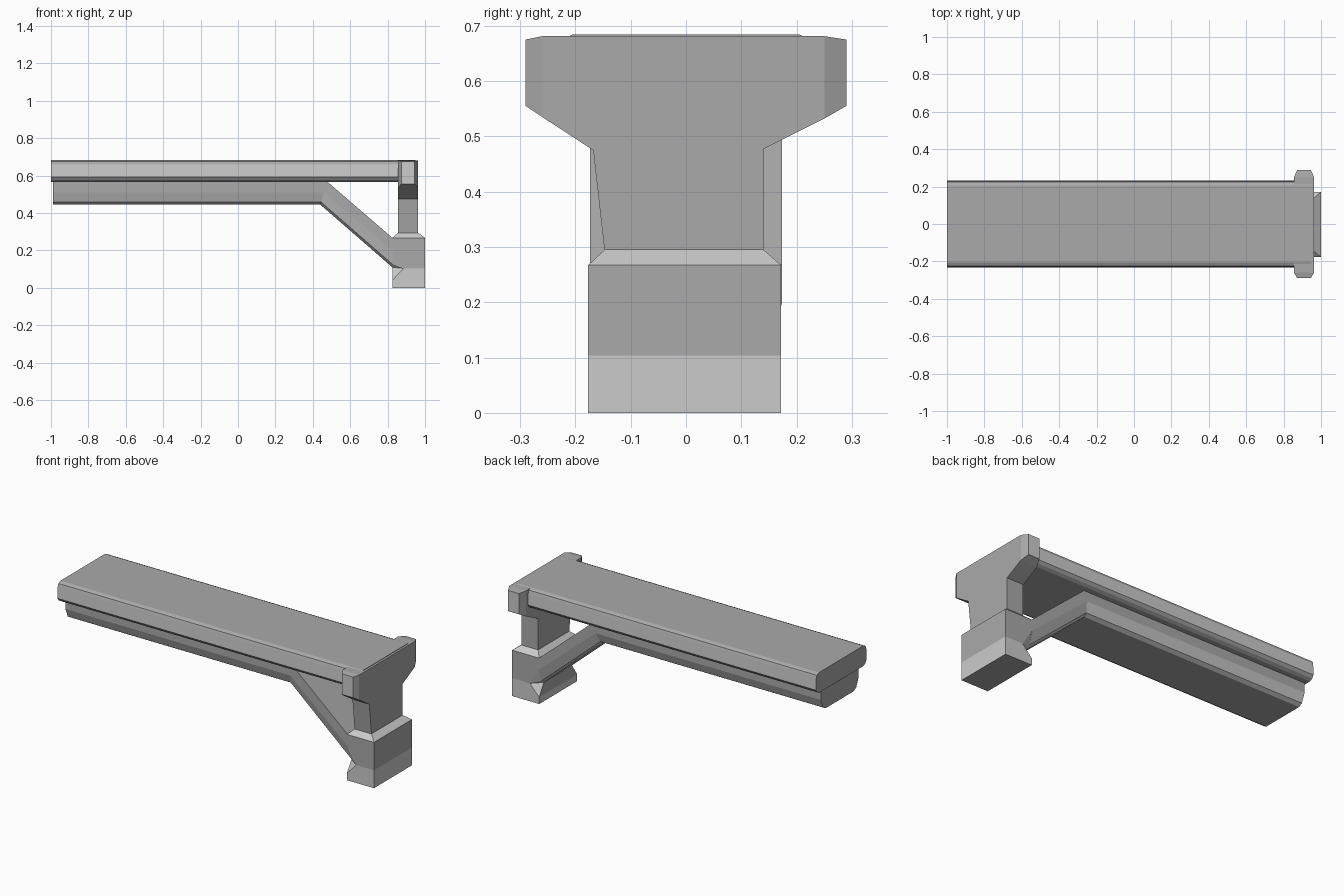
import bpy, bmesh
from mathutils import Vector

if "Cube" in bpy.data.objects:
    bpy.data.objects.remove(bpy.data.objects["Cube"])


def make_mat(name, v):
    m = bpy.data.materials.new(name)
    m.diffuse_color = (v, v, v, 1)
    m.use_nodes = True
    m.node_tree.nodes["Principled BSDF"].inputs["Base Color"].default_value = m.diffuse_color
    return m


BASE = make_mat("dark_grey", 0.4)
TRIM = make_mat("light_grey", 0.62)


def finish(name, bm, is_light):
    """Turn a bmesh into an object, giving trim faces the lighter grey."""
    bmesh.ops.recalc_face_normals(bm, faces=bm.faces)
    bm.normal_update()
    for f in bm.faces:
        f.material_index = int(is_light(f.normal, f.calc_center_median()))
    me = bpy.data.meshes.new(name)
    bm.to_mesh(me)
    bm.free()
    me.materials.append(BASE)
    me.materials.append(TRIM)
    ob = bpy.data.objects.new(name, me)
    bpy.context.collection.objects.link(ob)
    return ob


def hull(name, pts, is_light=lambda n, c: False):
    bm = bmesh.new()
    for p in pts:
        bm.verts.new(p)
    r = bmesh.ops.convex_hull(bm, input=bm.verts)
    loose = [v for v in bm.verts if not v.link_faces]
    bmesh.ops.delete(bm, geom=loose, context='VERTS')
    bmesh.ops.dissolve_limit(bm, angle_limit=0.01, verts=bm.verts, edges=bm.edges)
    return finish(name, bm, is_light)


def loft(name, rings, is_light):
    bm = bmesh.new()
    vs = [[bm.verts.new(p) for p in ring] for ring in rings]
    n = len(vs[0])
    for a, b in zip(vs, vs[1:]):
        for i in range(n):
            j = (i + 1) % n
            bm.faces.new((a[i], a[j], b[j], b[i]))
    bm.faces.new(vs[0])
    bm.faces.new(vs[-1])
    return finish(name, bm, is_light)


def mirrored(half):
    """Close a half ring by mirroring it across y = 0."""
    return half + [(x, -y, z) for x, y, z in reversed(half)]


# Slab with rolled edges
edge = [(.205, .684), (.224, .675), (.23, .66), (.233, .592), (.222, .576), (.205, .566)]
loft("top_slab", [mirrored([(x, y, z) for y, z in edge]) for x in (-1, .95)],
     lambda n, c: abs(n.y) > .95)

# Under-beam that bends down into the foot
widths = (.174, .174, .152, .13)
stations = [
    [(-.99, .57), (-.99, .51), (-.99, .458), (-.99, .445)],
    [(.475, .57), (.46, .51), (.445, .458), (.44, .445)],
    [(.825, .268), (.825, .2), (.825, .127), (.825, .11)],
]
loft("under_beam",
     [mirrored([(x, y, z) for y, (x, z) in zip(widths, s)]) for s in stations],
     lambda n, c: .14 < abs(c.y) < .173 and abs(n.x) < .9)

# Bracket head with chamfered ends
head = [(-.26, .681), (.25, .681), (.25, .532), (.14, .477), (-.168, .475), (-.26, .535)]
pts = [(x, y, z) for x in (.855, .963) for y, z in head]
pts += [(x, y, z) for x in (.873, .945) for y in (-.29, .29) for z in (.555, .675)]
hull("bracket_head", pts, lambda n, c: abs(n.y) > .98)

# Post under the head
post = [(-.168, .477), (.14, .479), (.14, .29), (-.147, .29)]
hull("bracket_post", [(x, y, z) for x in (.855, .963) for y, z in post])

# Foot: upper block, light base and sloped collar
Y = (-.177, .172)
upper = [(.825, .267), (.825, .2), (.885, .104), (1, .104), (1, .267)]
lower = [(.825, 0), (1, 0), (1, .104), (.885, .104), (.825, .04)]
hull("foot_block", [(x, y, z) for x, z in upper for y in Y])
hull("foot_base", [(x, y, z) for x, z in lower for y in Y], lambda n, c: n.z > -.9)
collar = [(x, y, .267) for x in (.825, 1) for y in Y]
collar += [(x, y, .295) for x in (.855, .963) for y in (-.147, .14)]
hull("foot_collar", collar, lambda n, c: .1 < n.z < .98)

# Fillers where the beam's bevel runs into the notch of the foot
outer = [(.885, y, .104) for y in Y]
inner = [(.825, s * .13, .11) for s in (-1, 1)]
mid = [(.825, s * .152, .127) for s in (-1, 1)]
hull("notch_upper", outer + inner + mid + [(.825, y, .2) for y in Y], lambda n, c: abs(n.y) > .2)
hull("notch_lower", outer + inner + [(.825, y, .04) for y in Y], lambda n, c: abs(n.y) > .2)
